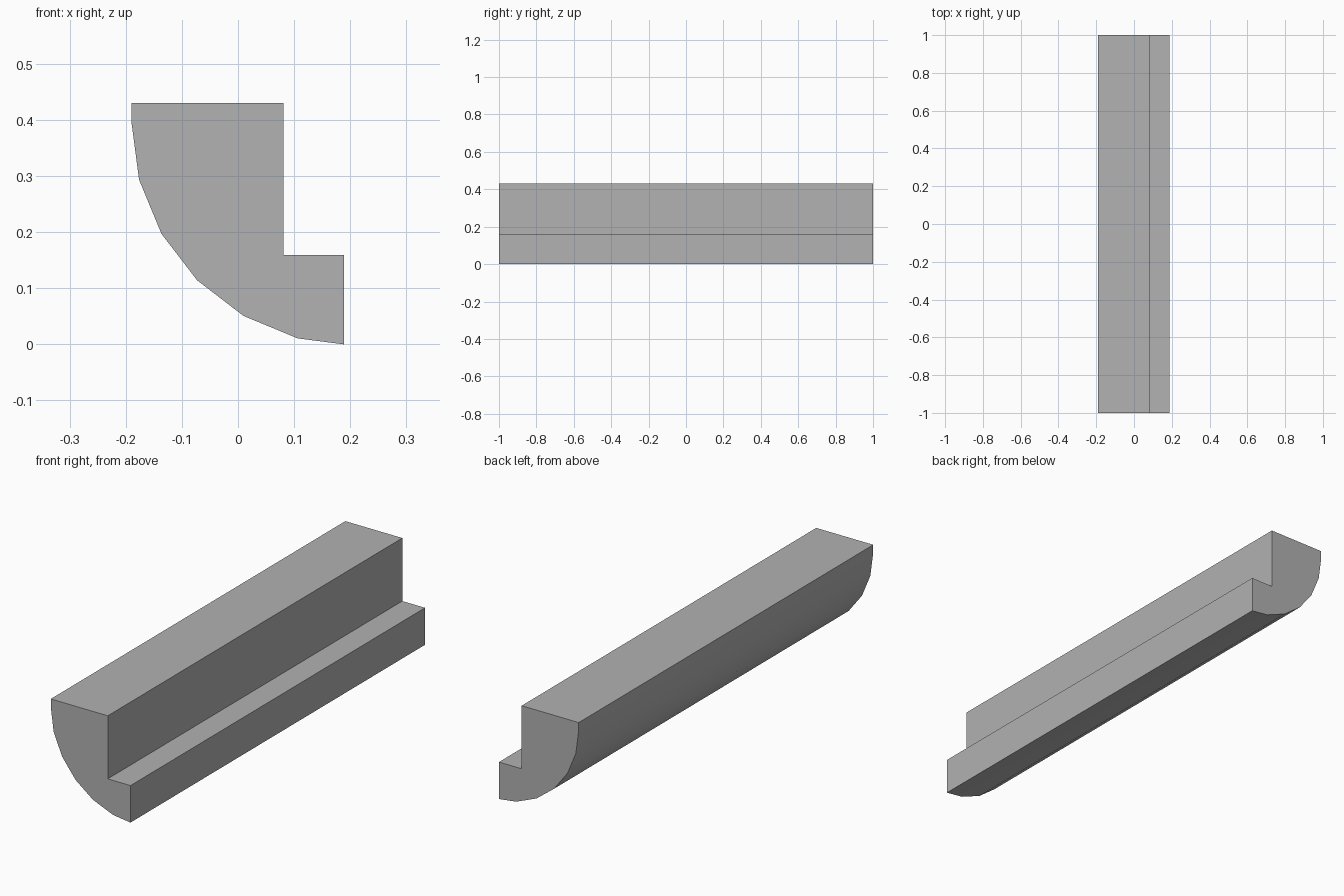
import bpy, bmesh, math

cube = bpy.data.objects.get("Cube")
if cube:
    bpy.data.objects.remove(cube, do_unlink=True)

# Plain grey material
grey = bpy.data.materials.new("mid_grey")
grey.use_nodes = True
colour = (0.445, 0.445, 0.445, 1)
grey.diffuse_color = colour
grey.node_tree.nodes["Principled BSDF"].inputs["Base Color"].default_value = colour

# Moulding dimensions
radius, centre_x, centre_z = 0.4, 0.21, 0.397
right, top, step_x, step_z = 0.189, 0.43, 0.081, 0.159
half_length = 1.0

# Cross-section: quarter-round underside, clipped lip, rebate and flat top
profile = [(-0.19, top)]
for i in range(6):
    a = math.radians(15 * i)
    profile.append((centre_x - radius * math.cos(a), centre_z - radius * math.sin(a)))
profile += [(right, 0), (right, step_z), (step_x, step_z), (step_x, top)]

# Extrude the cross-section along the length
bm = bmesh.new()
end = bm.faces.new([bm.verts.new((x, -half_length, z)) for x, z in profile])
swept = bmesh.ops.extrude_face_region(bm, geom=[end], use_keep_orig=True)
verts = [v for v in swept["geom"] if isinstance(v, bmesh.types.BMVert)]
bmesh.ops.translate(bm, verts=verts, vec=(0, 2 * half_length, 0))
bmesh.ops.recalc_face_normals(bm, faces=bm.faces)
mesh = bpy.data.meshes.new("rebated_moulding")
bm.to_mesh(mesh)
bm.free()
mesh.materials.append(grey)

moulding = bpy.data.objects.new("rebated_moulding", mesh)
bpy.context.collection.objects.link(moulding)

# Smooth curved underside with crisp corners
bpy.ops.object.select_all(action="DESELECT")
moulding.select_set(True)
bpy.context.view_layer.objects.active = moulding
bpy.ops.object.shade_smooth_by_angle(angle=math.radians(30))
